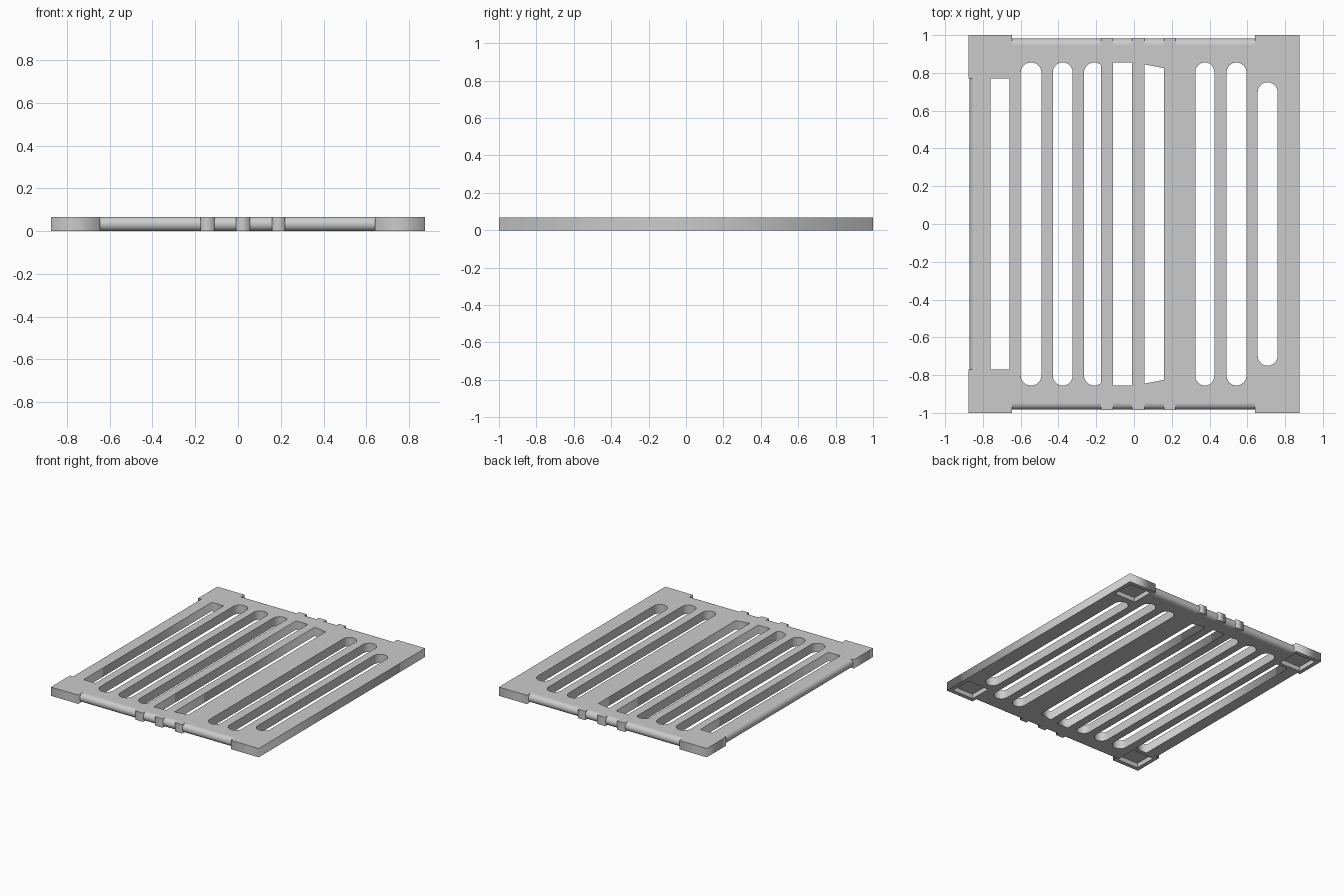
import bpy, bmesh, math
from mathutils import Vector

cube = bpy.data.objects.get("Cube")
if cube:
    bpy.data.objects.remove(cube, do_unlink=True)

T = 0.067            # plate thickness
R = T / 2
X, Y = 0.875, 1.0    # half width, half length
SIDE, END = 0.77, 0.9485   # side recess half length, core end

grey = bpy.data.materials.new("cast grey")
grey.use_nodes = True
colour = (0.6, 0.6, 0.6, 1)
grey.diffuse_color = colour
grey.node_tree.nodes["Principled BSDF"].inputs["Base Color"].default_value = colour


def add_spline(curve, points):
    spline = curve.splines.new('POLY')
    spline.points.add(len(points) - 1)
    for p, (x, y) in zip(spline.points, points):
        p.co = (x, y, 0, 1)
    spline.use_cyclic_u = True


def slot(x0, x1, half, clip=None):
    """Round-ended slot, optionally cut straight at x = clip."""
    r, cx = (x1 - x0) / 2, (x0 + x1) / 2
    end = [math.pi * i / 16 for i in range(17)]
    top = [(cx + r * math.cos(a), half - r + r * math.sin(a)) for a in end]
    if clip is not None:
        top = [(min(x, clip), y) for x, y in top]
        top = [p for i, p in enumerate(top) if i == 0 or p[0] < clip or top[i + 1][0] < clip]
    return top + [(x, -y) for x, y in reversed(top)]


def bar_slot(x0, x1, left, right):
    return [(x0, -left), (x1, -right), (x1, right), (x0, left)]


# Plate outline: corner tabs, three lugs per end, recess on the left edge
half_outline = [(X, Y), (0.64, Y), (0.64, END)]
for a, b in ((0.22, 0.16), (0.055, -0.01), (-0.11, -0.175)):
    half_outline += [(a, END), (a, 0.985), (b, 0.985), (b, END)]
half_outline += [(-0.645, END), (-0.645, Y), (-X, Y), (-X, SIDE), (-0.87 + R, SIDE)]
outline = half_outline + [(x, -y) for x, y in reversed(half_outline)]

curve = bpy.data.curves.new("grate_plate", 'CURVE')
curve.dimensions = '2D'
curve.fill_mode = 'BOTH'
curve.extrude = R
add_spline(curve, outline)

# Slots through the plate
for x0, x1, half in ((-0.60, -0.49, 0.855), (-0.43, -0.325, 0.855),
                     (0.325, 0.425, 0.855), (0.49, 0.595, 0.855), (0.655, 0.76, 0.75)):
    add_spline(curve, slot(x0, x1, half))
add_spline(curve, slot(-0.265, -0.155, 0.855, clip=-0.175))
add_spline(curve, bar_slot(-0.76, -0.66, SIDE, SIDE))
add_spline(curve, bar_slot(-0.11, -0.01, 0.855, 0.855))
add_spline(curve, bar_slot(0.055, 0.16, 0.845, 0.825))

plate = bpy.data.objects.new("grate_plate", curve)
bpy.context.collection.objects.link(plate)
plate.location.z = R
bpy.ops.object.select_all(action='DESELECT')
plate.select_set(True)
bpy.context.view_layer.objects.active = plate
bpy.ops.object.convert(target='MESH')
plate = bpy.context.view_layer.objects.active
plate.name = "grate_plate"
bm = bmesh.new()
bm.from_mesh(plate.data)
bmesh.ops.remove_doubles(bm, verts=bm.verts, dist=0.0001)
bmesh.ops.recalc_face_normals(bm, faces=bm.faces)
bm.to_mesh(plate.data)
bm.free()

# Square pockets under the four corners
bm = bmesh.new()
for sx in (-1, 1):
    for sy in (-1, 1):
        box = bmesh.ops.create_cube(bm, size=1)["verts"]
        bmesh.ops.scale(bm, verts=box, vec=(0.18, 0.18, 0.08))
        bmesh.ops.translate(bm, verts=box, vec=(sx * (X - 0.12), sy * (Y - 0.12), -0.005))
mesh = bpy.data.meshes.new("pocket_cutter")
bm.to_mesh(mesh)
bm.free()
# keep the pockets clear of the long side slots
for v in mesh.vertices:
    if abs(v.co.y) < 0.85:
        v.co.y = math.copysign(0.8, v.co.y)
cutter = bpy.data.objects.new("pocket_cutter", mesh)
cutter.hide_render = True
bpy.context.collection.objects.link(cutter)
mod = plate.modifiers.new("pockets", 'BOOLEAN')
mod.operation = 'DIFFERENCE'
mod.solver = 'EXACT'
mod.object = cutter
bpy.ops.object.modifier_apply(modifier=mod.name)
bpy.data.objects.remove(cutter, do_unlink=True)
plate.data.materials.clear()
plate.data.materials.append(grey)


def round_edge(name, start, end, outward):
    """Half-round moulding running from start to end."""
    bm = bmesh.new()
    out, rows = Vector(outward), []
    for i in range(17):
        a = math.pi * i / 16
        offset = out * (R * math.sin(a)) + Vector((0, 0, R + R * math.cos(a)))
        rows.append([bm.verts.new(Vector(p) + offset) for p in (start, end)])
    for (a, b), (c, d) in zip(rows, rows[1:]):
        face = bm.faces.new((a, b, d, c))
        face.smooth = True
        face.normal_update()
        if face.normal.dot(out) < 0:
            face.normal_flip()
    data = bpy.data.meshes.new(name)
    bm.to_mesh(data)
    bm.free()
    data.materials.append(grey)
    bpy.context.collection.objects.link(bpy.data.objects.new(name, data))


# Rounded edges between tabs and lugs
spans = ((-0.645, -0.175), (-0.11, -0.01), (0.055, 0.16), (0.22, 0.64))
for side, s in (("front", -1), ("back", 1)):
    for n, (a, b) in enumerate(spans):
        round_edge(f"{side}_round_edge_{n + 1}", (a, s * END, 0), (b, s * END, 0), (0, s, 0))
round_edge("right_round_edge", (-0.87 + R, -SIDE, 0), (-0.87 + R, SIDE, 0), (-1, 0, 0))
